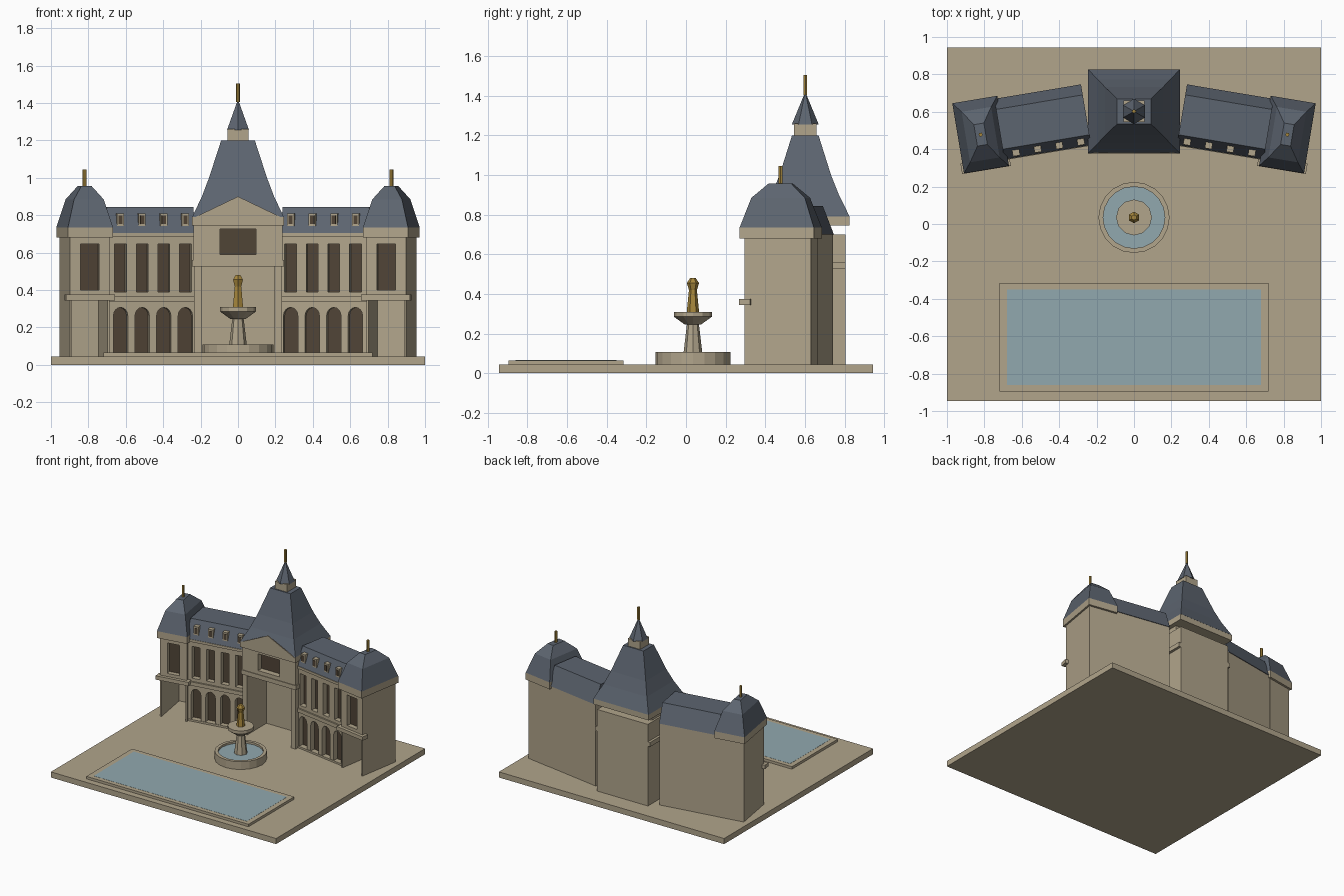
import bpy, bmesh, math
from mathutils import Matrix

cube = bpy.data.objects.get("Cube")
if cube:
    bpy.data.objects.remove(cube, do_unlink=True)


def material(name, rgb):
    m = bpy.data.materials.new(name)
    m.use_nodes = True
    m.diffuse_color = (*rgb, 1)
    m.node_tree.nodes["Principled BSDF"].inputs["Base Color"].default_value = (*rgb, 1)
    return m


STONE = material("stone", (.44, .375, .26))
SLATE = material("slate", (.108, .128, .16))
GLASS = material("dark_window", (.08, .058, .037))
WATER = material("water", (.285, .395, .43))
GOLD = material("gold", (.38, .24, .045))
ID = Matrix.Identity(4)


def loft(name, rings, mat, M=ID):
    """Skin a list of matching point rings and cap both ends."""
    bm = bmesh.new()
    vs = [[bm.verts.new(p) for p in ring] for ring in rings]
    n = len(vs[0])
    for a, b in zip(vs, vs[1:]):
        for i in range(n):
            j = (i + 1) % n
            bm.faces.new((a[i], a[j], b[j], b[i]))
    bm.faces.new(vs[0][::-1])
    bm.faces.new(vs[-1])
    bmesh.ops.recalc_face_normals(bm, faces=bm.faces)
    me = bpy.data.meshes.new(name)
    bm.to_mesh(me)
    bm.free()
    me.materials.append(mat)
    ob = bpy.data.objects.new(name, me)
    ob.matrix_world = M
    bpy.context.collection.objects.link(ob)
    return ob


def rect(x0, x1, y0, y1, z):
    return [(x0, y0, z), (x1, y0, z), (x1, y1, z), (x0, y1, z)]


def box(name, x0, x1, y0, y1, z0, z1, mat=STONE, M=ID):
    return loft(name, [rect(x0, x1, y0, y1, z) for z in (z0, z1)], mat, M)


def roof(name, steps, M=ID):
    """Stepped hipped roof from (z, half width, half depth) levels."""
    return loft(name, [rect(-a, a, -b, b, z) for z, a, b in steps], SLATE, M)


def turned(name, profile, sides, mat, M=ID, turn=0):
    """Faceted turned part from (radius, z) points."""
    ang = [turn + i * math.tau / sides for i in range(sides)]
    return loft(name, [[(r * math.cos(a), r * math.sin(a), z) for a in ang]
                       for r, z in profile], mat, M)


def prism(name, pts, y0, y1, mat, M=ID):
    """Front-facing outline of (x, z) points with depth along y."""
    return loft(name, [[(x, y, z) for x, z in pts] for y in (y0, y1)], mat, M)


def window_wall(name, half, y0, y1, z0, z1, centres, hw, sill, head, M=ID):
    """Front wall with rectangular openings and dark panes set at its back."""
    box(name + "_base", -half, half, y0, y1, z0, sill, STONE, M)
    box(name + "_lintel", -half, half, y0, y1, head, z1, STONE, M)
    edges = [-half] + [c + d for c in centres for d in (-hw, hw)] + [half]
    for a, b in zip(edges[::2], edges[1::2]):
        box(name + "_pier", a, b, y0, y1, sill, head, STONE, M)
    for c in centres:
        box(name + "_pane", c - hw, c + hw, y1 - .004, y1 + .002, sill, head, GLASS, M)


def finial(name, z0, z1, M):
    turned(name, [(.011, z0), (.011, z1)], 6, GOLD, M)


# Terrace
G = .045
box("terrace", -1, 1, -.945, .945, 0, G)

# Reflecting pool
box("pool_rim", -.72, .72, -.895, -.315, G, .065)
box("pool_water", -.68, .68, -.86, -.35, .063, .066, WATER)

# Fountain
F = Matrix.Translation((0, .035, 0))
turned("fountain_basin", [(.19, G), (.19, .108), (.165, .108), (.165, .08)], 20, STONE, F)
turned("basin_water", [(.165, .08), (.165, .092)], 20, WATER, F)
turned("fountain_stem", [(.05, .08), (.03, .25)], 8, STONE, F)
turned("fountain_bowl", [(.04, .245), (.096, .285), (.096, .31)], 12, STONE, F)
turned("fountain_figure", [(.031, .31), (.02, .42), (.031, .455), (.014, .48)],
       6, GOLD, F, math.pi / 6)

# Central pavilion: hall behind a deep open portal
box("hall", -.225, .225, .64, .805, G, .70)
for s, side in ((-1, "right"), (1, "left")):
    a, b = sorted((s * .195, s * .235))
    box(side + "_portal_pier", a, b, .395, .45, G, .53)
    a, b = sorted((s * .195, s * .225))
    box(side + "_portal_wall", a, b, .45, .65, G, .53)
box("portal_band", -.245, .245, .385, .805, .525, .56)
box("hall_front", -.225, .225, .44, .645, .555, .70)
window_wall("attic_front", .238, .39, .44, .555, .75, [0], .095, .59, .725)
box("attic", -.21, .21, .44, .73, .56, .76)
box("hall_cornice", -.245, .245, .378, .825, .745, .79)
prism("pediment", [(-.24, .785), (.24, .785), (0, .9)], .376, .383, STONE)

# Central roof, lantern and spire
C = Matrix.Translation((0, .602, 0))
roof("central_roof", [(.79, .245, .224), (.9, .193, .17), (1.0, .155, .13),
                      (1.2, .09, .067)], C)
box("lantern", -.055, .055, -.057, .057, 1.2, 1.26, STONE, C)
turned("spire", [(.068, 1.255), (.002, 1.415)], 6, SLATE, C, math.pi / 6)
finial("spire_finial", 1.405, 1.505, C)

for s, side in ((-1, "right"), (1, "left")):
    R = Matrix.Rotation(math.radians(-9.5 * s), 4, "Z")

    # Angled wing: arcade below, recessed windows above, mansard roof
    W = Matrix.Translation((s * .488, .545, 0)) @ R
    wing, half, front, back = side + "_wing", .235, -.155, -.11
    bays = [(i - 1.5) * .117 - s * .008 for i in range(4)]
    box(wing + "_body", -half, half, back, .16, G, .70, STONE, W)
    arcade = [(-half, G)]
    for x in bays:
        arcade.append((x - .039, G))
        arcade += [(x - .039 * math.cos(t), .262 + .045 * math.sin(t))
                   for t in (k * math.pi / 8 for k in range(9))]
        arcade.append((x + .039, G))
        box(wing + "_arch_pane", x - .039, x + .039, back - .006, back + .002,
            .06, .31, GLASS, W)
    arcade += [(half, G), (half, .35), (-half, .35)]
    prism(wing + "_arcade", arcade, front, back, STONE, W)
    box(wing + "_plinth", -half, half, front - .004, back, G, .06, STONE, W)
    window_wall(wing + "_upper", half, front, back, .35, .70, bays, .032, .39, .645, W)
    box(wing + "_string_course", -half, half, -.167, front, .335, .365, STONE, W)
    box(wing + "_cornice", -half, half, -.167, .16, .685, .705, STONE, W)
    roof(wing + "_roof", [(.70, half, .165), (.845, half, .108)], W)
    for x in bays:
        box(wing + "_dormer", x - .019, x + .019, front, back, .742, .81, STONE, W)
        box(wing + "_dormer_glass", x - .011, x + .011, -.158, -.152, .752, .798, GLASS, W)

    # End pavilion: deep open porch below, balcony and window above
    P = Matrix.Translation((s * .82, .478, 0)) @ R
    box(side + "_pavilion_back", -.108, .108, .13, .173, G, .69, STONE, P)
    box(side + "_pavilion_upper", -.108, .108, -.125, .13, .345, .69, STONE, P)
    window_wall(side + "_pavilion_front", .108, -.167, -.125, .345, .69,
                [0], .05, .40, .645, P)
    for a in (-.108, .096):
        box(side + "_porch_wall", a, a + .012, -.167, .13, G, .345, STONE, P)
    box(side + "_balcony", -.132, .132, -.192, -.135, .345, .375, STONE, P)
    box(side + "_pavilion_cornice", -.122, .122, -.19, .19, .68, .735, STONE, P)
    roof(side + "_pavilion_roof", [(.735, .122, .19), (.885, .08, .137),
                                   (.957, .027, .058)], P)
    finial(side + "_pavilion_finial", .95, 1.045, P)
